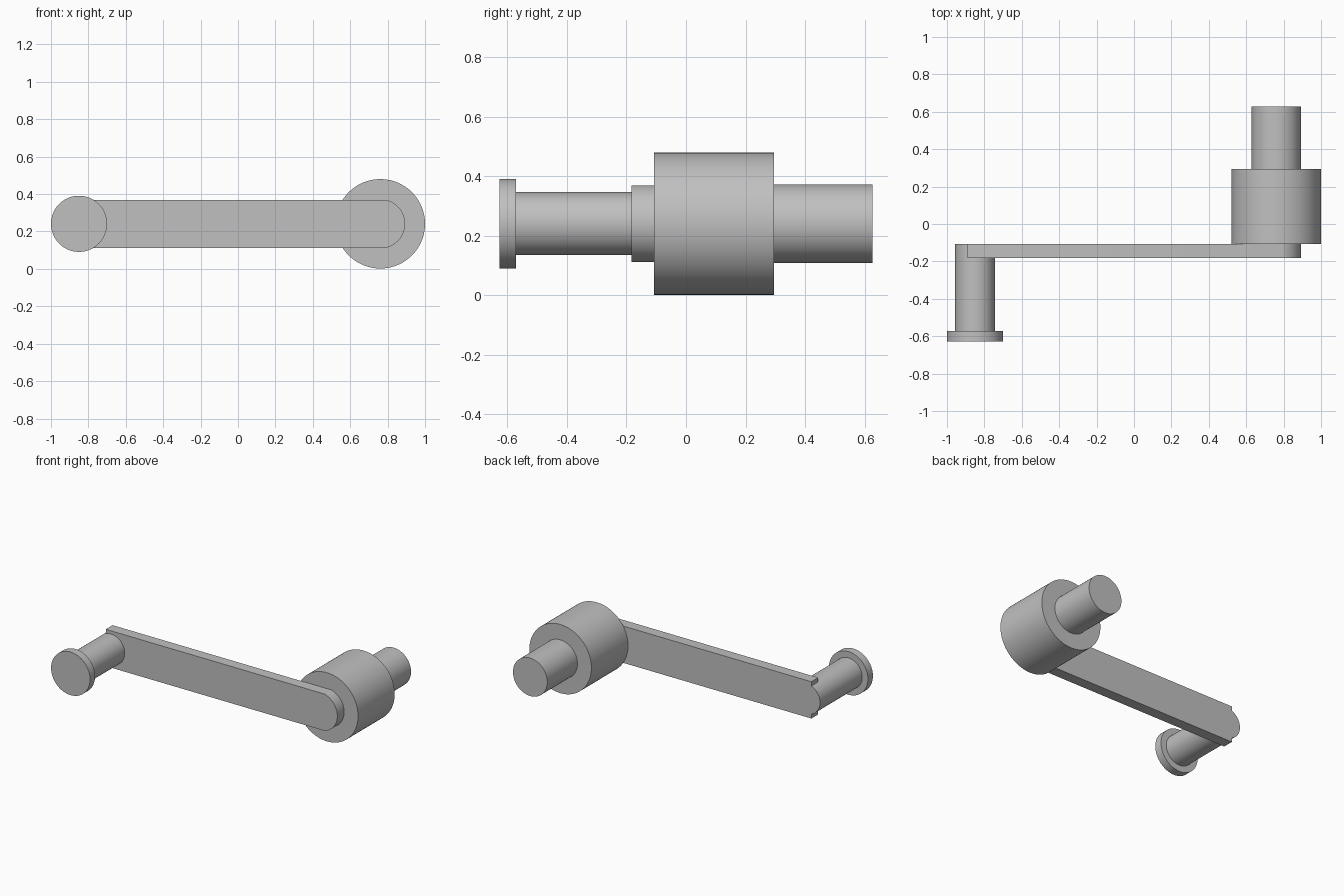
import bpy
import bmesh
import math

cube = bpy.data.objects.get("Cube")
if cube:
    bpy.data.objects.remove(cube, do_unlink=True)

# Single metal colour
metal = bpy.data.materials.new("plain grey metal")
metal.use_nodes = True
GREY = (0.527, 0.527, 0.527, 1)
metal.diffuse_color = GREY
metal.node_tree.nodes["Principled BSDF"].inputs["Base Color"].default_value = GREY

AXIS_Z = 0.241        # common height of both turning axes
HANDLE_X, SHAFT_X = -0.85, 0.761
HANDLE_R, SHAFT_R = 0.106, 0.132
ARM_FRONT, ARM_BACK = -0.183, -0.108


def extrude_profile(name, outline, y0, y1):
    """Solid from an (x, z) outline, running along y from y0 to y1."""
    bm = bmesh.new()
    face = bm.faces.new([bm.verts.new((x, y0, z)) for x, z in outline])
    result = bmesh.ops.extrude_face_region(bm, geom=[face])
    moved = [v for v in result["geom"] if isinstance(v, bmesh.types.BMVert)]
    bmesh.ops.translate(bm, verts=moved, vec=(0, y1 - y0, 0))
    bmesh.ops.recalc_face_normals(bm, faces=bm.faces)
    mesh = bpy.data.meshes.new(name)
    bm.to_mesh(mesh)
    bm.free()
    mesh.materials.append(metal)
    obj = bpy.data.objects.new(name, mesh)
    bpy.context.collection.objects.link(obj)
    bpy.ops.object.select_all(action="DESELECT")
    obj.select_set(True)
    bpy.context.view_layer.objects.active = obj
    bpy.ops.object.shade_smooth_by_angle(angle=math.radians(25))
    return obj


def arc(x, radius, start, end, steps):
    angles = [start + (end - start) * i / steps for i in range(steps + 1)]
    return [(x + radius * math.cos(a), AXIS_Z + radius * math.sin(a)) for a in angles]


def cylinder(name, x, radius, y0, y1):
    outline = arc(x, radius, 0, math.tau, 96)[:-1]
    return extrude_profile(name, outline, y0, y1)


# Crank arm: straight bar whose ends follow the handle and shaft circles
half = 0.128
square_end = -0.89
near = math.asin(half / SHAFT_R)
far = math.acos((square_end - HANDLE_X) / HANDLE_R)
outline = arc(SHAFT_X, SHAFT_R, -near, near, 40)
outline += [(square_end, AXIS_Z + half)]
outline += arc(HANDLE_X, HANDLE_R, far, math.tau - far, 32)
outline += [(square_end, AXIS_Z - half)]
extrude_profile("crank_arm", outline, ARM_FRONT, ARM_BACK)

# Handle with its end cap
cylinder("handle_grip", HANDLE_X, HANDLE_R, -0.572, ARM_FRONT)
cylinder("handle_cap", HANDLE_X, 0.15, -0.627, -0.572)

# Hub and the drive shaft behind it
cylinder("hub", SHAFT_X, 0.239, ARM_BACK, 0.295)
cylinder("drive_shaft", SHAFT_X, SHAFT_R, 0.295, 0.627)
